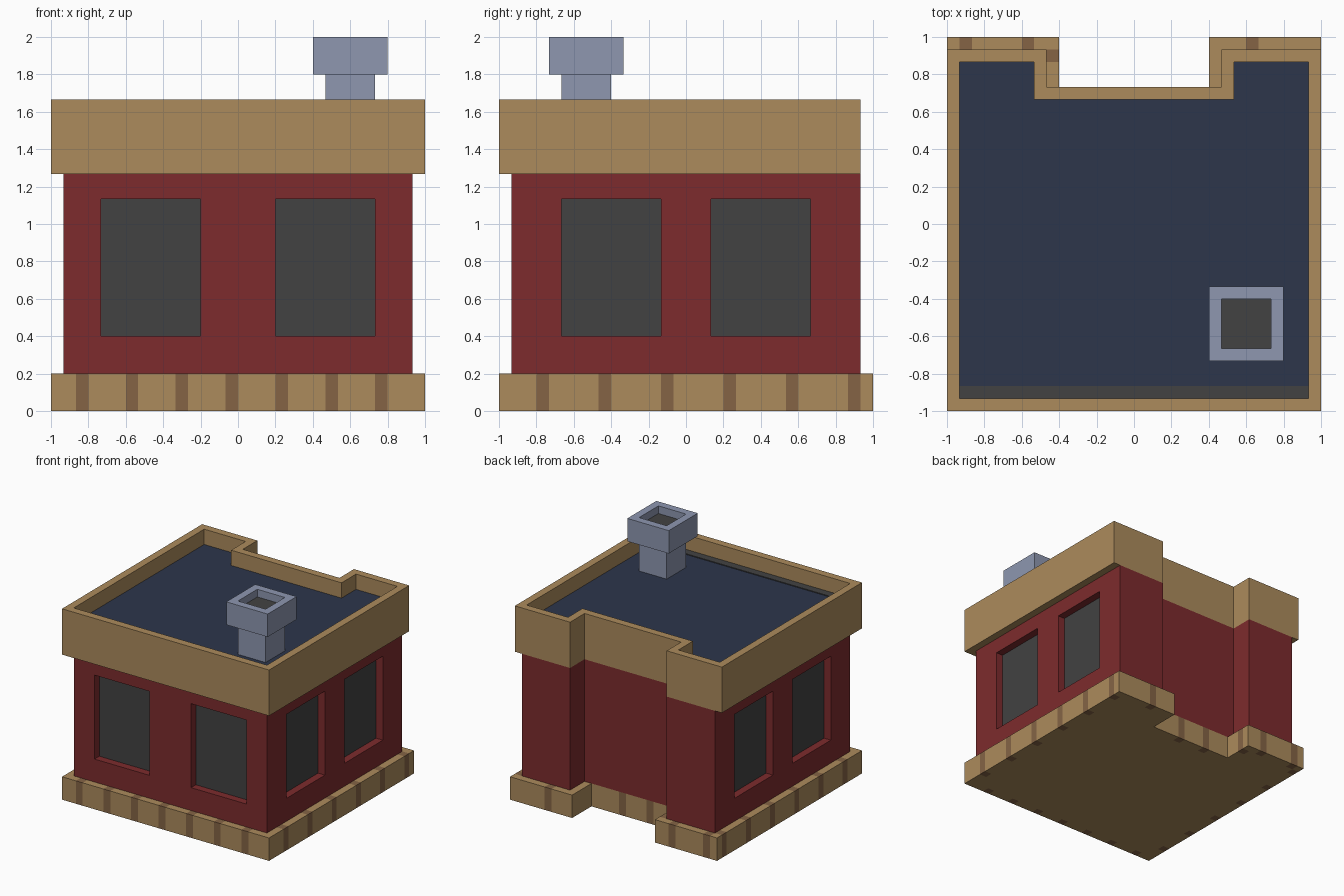
import bpy, bmesh

cube = bpy.data.objects.get("Cube")
if cube:
    bpy.data.objects.remove(cube, do_unlink=True)

U = 1 / 15  # one building unit; all sizes below are in units


def material(name, rgb):
    lin = [((c / 255 + 0.055) / 1.055) ** 2.4 for c in rgb]
    m = bpy.data.materials.new(name)
    m.use_nodes = True
    m.diffuse_color = (*lin, 1)
    bsdf = next(n for n in m.node_tree.nodes if n.type == 'BSDF_PRINCIPLED')
    bsdf.inputs["Base Color"].default_value = (*lin, 1)
    return m


tan = material("tan stone", (172, 139, 92))
brown = material("brown stone", (133, 100, 69))
red = material("red brick", (125, 43, 45))
grey = material("dark grey", (66, 66, 66))
navy = material("navy roof", (45, 54, 75))
metal = material("blue grey metal", (142, 151, 176))


def finish(name, bm, *mats):
    bmesh.ops.recalc_face_normals(bm, faces=bm.faces)
    me = bpy.data.meshes.new(name)
    bm.to_mesh(me)
    bm.free()
    for m in mats:
        me.materials.append(m)
    ob = bpy.data.objects.new(name, me)
    bpy.context.collection.objects.link(ob)
    return ob


def rect(x0, x1, y0, y1):
    return [(x0, y0), (x1, y0), (x1, y1), (x0, y1)]


def notched(side, front, back, nx, ny):
    """Rectangle with a notch in the middle of its back edge."""
    return [(-side, front), (side, front), (side, back), (nx, back),
            (nx, ny), (-nx, ny), (-nx, back), (-side, back)]


def add_prism(bm, outline, z0, z1):
    lo, hi = [[bm.verts.new((x * U, y * U, z * U)) for x, y in outline] for z in (z0, z1)]
    bm.faces.new(lo[::-1])
    bm.faces.new(hi)
    for i in range(len(lo)):
        j = (i + 1) % len(lo)
        bm.faces.new((lo[i], lo[j], hi[j], hi[i]))


def prism(name, outline, z0, z1, *mats):
    bm = bmesh.new()
    add_prism(bm, outline, z0, z1)
    return finish(name, bm, *mats)


def ring(name, outer, inner, z0, z1, mat):
    """Upright band between two matching outlines."""
    bm = bmesh.new()
    loops = [[bm.verts.new((x * U, y * U, z * U)) for x, y in line]
             for line, z in ((outer, z0), (outer, z1), (inner, z1), (inner, z0))]
    for k in range(4):
        a, b = loops[k], loops[(k + 1) % 4]
        for i in range(len(a)):
            j = (i + 1) % len(a)
            bm.faces.new((a[i], a[j], b[j], b[i]))
    return finish(name, bm, mat)


# Foundation, with brown stones set into its outer edge
stones = [(x - 0.5, -14.5) for x in range(-12, 13, 4)]
stones += [(s * 14.5, y - 0.5) for s in (-1, 1) for y in range(-11, 15, 5)]
stones += [(-13.5, 14.5), (-8.5, 14.5), (9.5, 14.5), (-6.5, 13.5), (1.5, 10.5), (-2.5, 10.5)]
bm = bmesh.new()
add_prism(bm, notched(15, -15, 15, 6, 11), 0, 3)
for axis in (0, 1):
    for c in sorted({p[axis] + d for p in stones for d in (-0.5, 0.5)}):
        if abs(c) < 15:
            co, no = [0, 0, 0], [0, 0, 0]
            co[axis], no[axis] = c * U, 1
            bmesh.ops.bisect_plane(bm, geom=bm.verts[:] + bm.edges[:] + bm.faces[:],
                                   plane_co=co, plane_no=no, dist=1e-5)
for f in bm.faces:
    c = f.calc_center_median() / U
    f.material_index = int(any(abs(c.x - x) < 0.53 and abs(c.y - y) < 0.53 for x, y in stones))
bmesh.ops.dissolve_limit(bm, angle_limit=0.01, verts=bm.verts[:], edges=bm.edges[:],
                         delimit={'MATERIAL'})
finish("foundation", bm, tan, brown)

# Walls with recessed windows on the front and both sides
walls = prism("walls", notched(14, -14, 14, 7, 11), 3, 19, red, grey)
bm = bmesh.new()
for s in (-1, 1):
    x0, x1 = sorted((3 * s, 11 * s))
    add_prism(bm, rect(x0, x1, -16, -13), 6, 17)
    sx0, sx1 = sorted((13 * s, 16 * s))
    for y0 in (-10, 2):
        add_prism(bm, rect(sx0, sx1, y0, y0 + 8), 6, 17)
cutter = finish("window_cutter", bm, red)
cutter.hide_render = True
mod = walls.modifiers.new("windows", 'BOOLEAN')
mod.operation = 'DIFFERENCE'
mod.solver = 'EXACT'
mod.object = cutter
bpy.context.view_layer.objects.active = walls
bpy.ops.object.modifier_apply(modifier=mod.name)
bpy.data.objects.remove(cutter, do_unlink=True)

# Glass is the back face of each recess
for p in walls.data.polygons:
    c, n = p.center / U, p.normal
    glass = (abs(n.x) > 0.9 and abs(abs(c.x) - 13) < 0.05) or \
            (abs(n.y) > 0.9 and abs(c.y + 13) < 0.05)
    p.material_index = int(glass)

# Parapet and sunken roof
inner = notched(14, -14, 13, 8, 10)
ring("parapet", notched(15, -15, 14, 7, 11), inner, 19, 25, tan)
prism("roof", inner, 19, 23, navy)
prism("roof_gutter", rect(-14, 14, -14, -13), 23, 23.1, grey)

# Chimney
flue = rect(7, 11, -10, -6)
prism("chimney_shaft", flue, 23, 27, metal)
ring("chimney_cap", rect(6, 12, -11, -5), flue, 27, 30, metal)
prism("chimney_opening", flue, 27, 29, grey)
